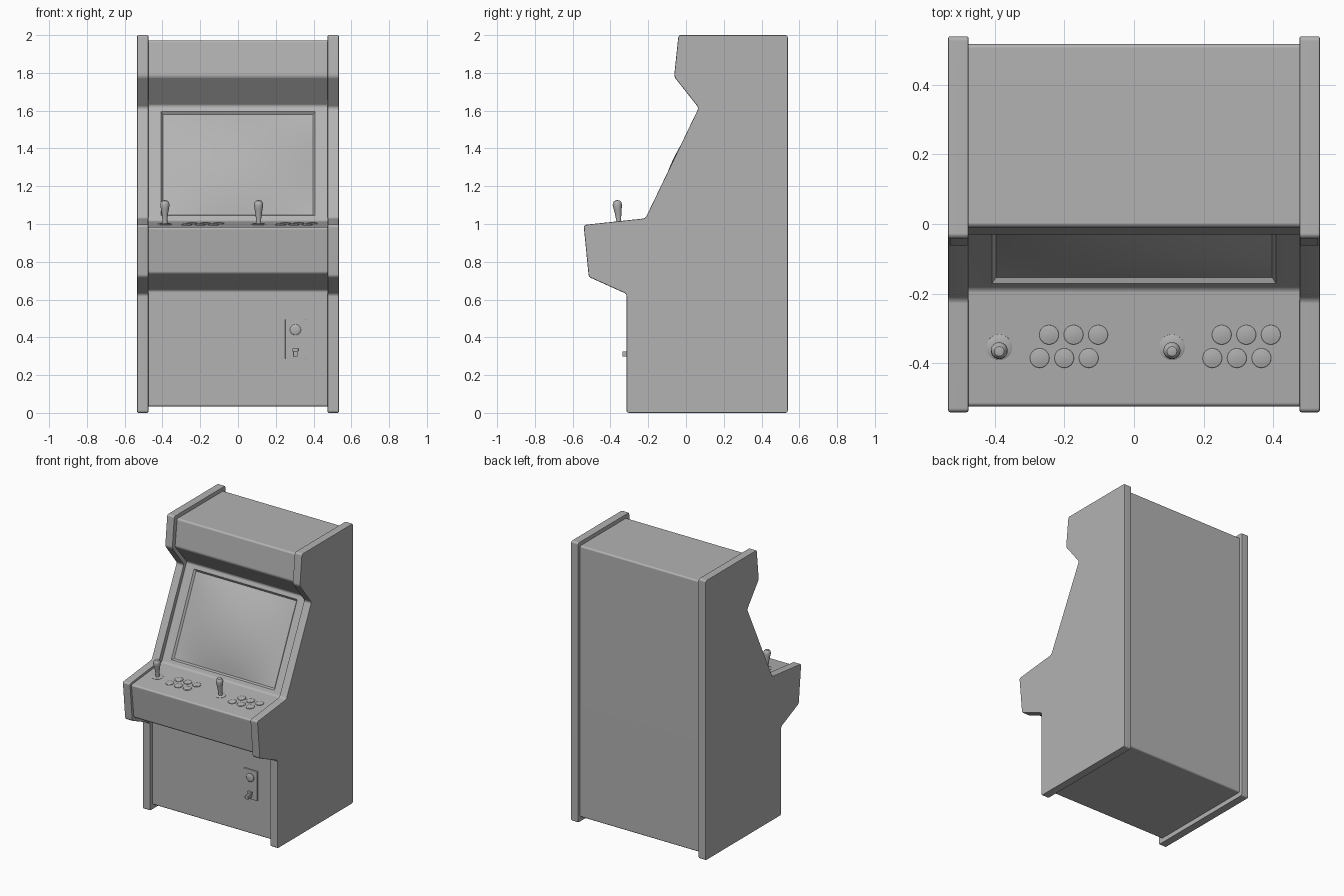
import bpy, bmesh, math
from mathutils import Vector

if "Cube" in bpy.data.objects:
    bpy.data.objects.remove(bpy.data.objects["Cube"])

GREY = bpy.data.materials.new("dark_grey")
GREY.diffuse_color = (0.45, 0.45, 0.45, 1)
GREY.use_nodes = True
GREY.node_tree.nodes["Principled BSDF"].inputs["Base Color"].default_value = GREY.diffuse_color


def finish(name, bm, bevel=0.0, segments=2, loc=(0, 0, 0), rot=(0, 0, 0), flat=False):
    bmesh.ops.recalc_face_normals(bm, faces=bm.faces)
    mesh = bpy.data.meshes.new(name)
    bm.to_mesh(mesh)
    bm.free()
    mesh.materials.append(GREY)
    ob = bpy.data.objects.new(name, mesh)
    bpy.context.collection.objects.link(ob)
    ob.location, ob.rotation_euler = loc, rot
    bpy.ops.object.select_all(action='DESELECT')
    ob.select_set(True)
    bpy.context.view_layer.objects.active = ob
    if bevel:
        mod = ob.modifiers.new("bevel", 'BEVEL')
        mod.width, mod.segments = bevel, segments
        mod.limit_method, mod.angle_limit = 'ANGLE', math.radians(40)
        bpy.ops.object.modifier_apply(modifier=mod.name)
    bpy.ops.object.shade_smooth_by_angle(angle=math.radians(33))
    if flat:  # keep big faces evenly shaded next to rounded edges
        mod = ob.modifiers.new("weighted_normals", 'WEIGHTED_NORMAL')
        mod.keep_sharp = True
        bpy.ops.object.modifier_apply(modifier=mod.name)
    return ob


def slab(profile, x0, x1, rounding=0.0):
    """Extrude a (y, z) profile from x0 to x1, with rounded profile corners."""
    bm = bmesh.new()
    face = bm.faces.new([bm.verts.new((x0, y, z)) for y, z in profile])
    new = bmesh.ops.extrude_face_region(bm, geom=[face])["geom"]
    moved = [g for g in new if isinstance(g, bmesh.types.BMVert)]
    bmesh.ops.translate(bm, verts=moved, vec=(x1 - x0, 0, 0))
    bmesh.ops.recalc_face_normals(bm, faces=bm.faces)
    if rounding:
        along = [e for e in bm.edges if abs(e.verts[0].co.x - e.verts[1].co.x) > 1e-4]
        bmesh.ops.bevel(bm, geom=along, offset=rounding, segments=4,
                        profile=0.5, affect='EDGES')
    return bm


def lathe(name, profile, loc, rot, steps=24):
    """Spin an (r, z) profile about z."""
    bm = bmesh.new()
    vs = [bm.verts.new((r, 0, z)) for r, z in profile]
    es = [bm.edges.new(p) for p in zip(vs, vs[1:])]
    bmesh.ops.spin(bm, geom=vs + es, cent=(0, 0, 0), axis=(0, 0, 1),
                   angle=2 * math.pi, steps=steps)
    bmesh.ops.remove_doubles(bm, verts=bm.verts, dist=1e-5)
    return finish(name, bm, loc=loc, rot=rot)


def box(name, lo, hi, bevel):
    profile = [(lo[1], lo[2]), (hi[1], lo[2]), (hi[1], hi[2]), (lo[1], hi[2])]
    return finish(name, slab(profile, lo[0], hi[0]), bevel, flat=True)


# Side panels
side = [(0.539, 0), (-0.315, 0), (-0.315, 0.63), (-0.515, 0.72), (-0.542, 0.995),
        (-0.215, 1.03), (0.067, 1.615), (-0.063, 1.78), (-0.04, 2), (0.539, 2)]
for s, label in ((-1, "left"), (1, "right")):
    finish(label + "_side_panel", slab(side, s * 0.475, s * 0.534, 0.013),
           0.006, 2, flat=True)

# Cabinet body, set in from the side panels
body = [(0.517, 0.033), (-0.285, 0.033), (-0.285, 0.65), (-0.497, 0.738), (-0.525, 0.982),
        (-0.185, 1.014), (0.1, 1.625), (-0.032, 1.78), (-0.008, 1.972), (0.517, 1.972)]
bm = slab(body, -0.478, 0.478, 0.012)
mid = Vector((0, (body[5][0] + body[6][0]) / 2, (body[5][1] + body[6][1]) / 2))
face = min(bm.faces, key=lambda f: (f.calc_center_median() - mid).length)
normal = face.normal.copy()
# Recess for the screen
bmesh.ops.inset_individual(bm, faces=[face], thickness=0.03)
for v in face.verts:
    v.co.x = math.copysign(0.408, v.co.x)
bmesh.ops.inset_individual(bm, faces=[face], thickness=0.016, depth=-0.014)
corners = [v.co.copy() for v in face.verts]
bm.faces.remove(face)
finish("cabinet_body", bm, flat=True)

# Curved screen fills the recess
half_w = max(c.x for c in corners)
centre = sum(corners, Vector()) / 4
top = max(corners, key=lambda c: c.z)
up = Vector((0, top.y - centre.y, top.z - centre.z))
bm = bmesh.new()
bmesh.ops.create_grid(bm, x_segments=20, y_segments=16, size=1)
for v in bm.verts:
    u, w = v.co.x, v.co.y
    bulge = 0.047 * (1 - u * u) * (1 - w * w)
    v.co = centre + Vector((u * half_w, 0, 0)) + up * w + normal * bulge
finish("screen", bm)

# Controls for two players
(y0, z0), (y1, z1) = body[4], body[5]
tilt = math.atan2(z1 - z0, y1 - y0)


def on_panel(x, y):
    return (x, y, z0 + (y - y0) * math.tan(tilt))


stick = [(0.037, -0.004), (0.037, 0.002), (0.034, 0.004), (0.013, 0.005), (0.013, 0.02),
         (0.0165, 0.055), (0.022, 0.086), (0.0245, 0.104), (0.022, 0.117),
         (0.014, 0.126), (0, 0.129)]
cap = [(0.028, -0.004), (0.028, 0.003), (0.026, 0.005), (0.018, 0.0065),
       (0.009, 0.0075), (0, 0.008)]
for player, dx in ((1, 0), (2, 0.496)):
    lathe(f"joystick_{player}", stick, on_panel(-0.387 + dx, -0.354), (tilt, 0, 0))
    for row, (x, y) in enumerate(((-0.271, -0.385), (-0.244, -0.318))):
        for i in range(3):
            lathe(f"button_{player}_{row}_{i}", cap,
                  on_panel(x + i * 0.0705 + dx, y), (tilt, 0, 0))

# Coin plate with lock and return lever
box("coin_plate", (0.25, -0.294, 0.285), (0.358, -0.28, 0.495), 0.002)
lock = [(0.029, -0.002), (0.029, 0.006), (0.026, 0.009), (0.018, 0.011), (0, 0.012)]
lathe("coin_lock", lock, (0.304, -0.294, 0.44), (math.pi / 2, 0, 0))
box("coin_slot", (0.289, -0.308, 0.325), (0.319, -0.29, 0.342), 0.002)
box("coin_lever", (0.292, -0.337, 0.299), (0.316, -0.29, 0.326), 0.002)
